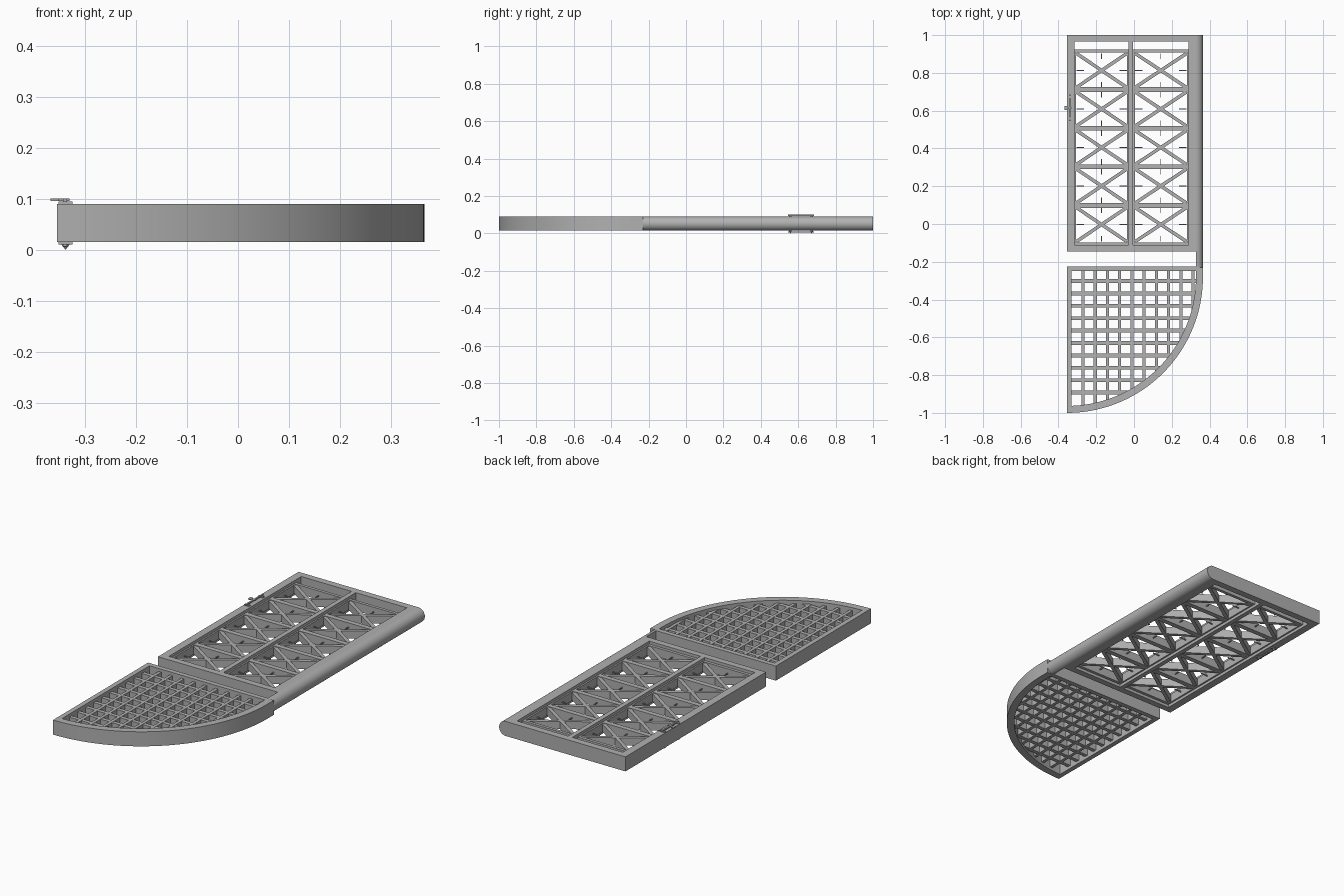
import bpy, bmesh, math
from mathutils import Matrix

if "Cube" in bpy.data.objects:
    bpy.data.objects.remove(bpy.data.objects["Cube"])

Z0, Z1 = 0.015, 0.09
ZM = (Z0 + Z1) / 2

grey = bpy.data.materials.new("plain grey")
grey.diffuse_color = (0.44, 0.44, 0.44, 1)
grey.use_nodes = True
grey.node_tree.nodes["Principled BSDF"].inputs["Base Color"].default_value = grey.diffuse_color


def finish(name, bm, smooth=False):
    bmesh.ops.recalc_face_normals(bm, faces=bm.faces)
    me = bpy.data.meshes.new(name)
    bm.to_mesh(me)
    bm.free()
    ob = bpy.data.objects.new(name, me)
    me.materials.append(grey)
    bpy.context.collection.objects.link(ob)
    if smooth:
        bpy.ops.object.select_all(action='DESELECT')
        bpy.context.view_layer.objects.active = ob
        ob.select_set(True)
        bpy.ops.object.shade_smooth_by_angle(angle=math.radians(35))
    return ob


def add_box(bm, x0, x1, y0, y1, z0, z1, angle=0):
    m = (Matrix.Translation(((x0 + x1) / 2, (y0 + y1) / 2, (z0 + z1) / 2))
         @ Matrix.Rotation(angle, 4, 'Z')
         @ Matrix.Diagonal((x1 - x0, y1 - y0, z1 - z0, 1)))
    bmesh.ops.create_cube(bm, size=1, matrix=m)


def boxes(name, items):
    bm = bmesh.new()
    for it in items:
        add_box(bm, *it)
    return finish(name, bm)


def prism(name, pts, vec, smooth=False):
    bm = bmesh.new()
    f = bm.faces.new([bm.verts.new(p) for p in pts])
    r = bmesh.ops.extrude_face_region(bm, geom=[f])
    bmesh.ops.translate(bm, vec=vec, verts=[v for v in r['geom'] if isinstance(v, bmesh.types.BMVert)])
    return finish(name, bm, smooth)


# door frame: stiles, rails and middle mullion
boxes("door_frame", [
    (-0.355, -0.315, -0.145, 1.0, Z0, Z1),
    (0.288, 0.328, -0.145, 1.0, Z0, Z1),
    (-0.315, 0.288, 0.965, 1.0, Z0, Z1),
    (-0.315, 0.288, -0.145, -0.112, Z0, Z1),
    (-0.028, -0.004, -0.112, 0.965, Z0, Z1)])

# two columns of five crossed panels
TOP, STEP = 0.915, 0.204
rails, crosses, pins = [], [], []
for xa, xb in ((-0.315, -0.028), (-0.004, 0.288)):
    for x in (xa, xb - 0.008):
        rails.append((x, x + 0.008, -0.112, TOP + 0.008, 0.03, 0.075))
    for i in range(6):
        y = TOP - i * STEP
        h = 0.013 if 0 < i < 5 else 0.008
        rails.append((xa, xb, y - h, y + h, 0.03, 0.075))
    cx, w = (xa + xb) / 2, xb - xa - 0.02
    for i in range(5):
        cy = TOP - (i + 0.5) * STEP
        hgt = STEP - 0.024
        L, a = math.hypot(w, hgt), math.atan2(hgt, w)
        for s in (-1, 1):
            crosses.append((cx - L / 2, cx + L / 2, cy - 0.009, cy + 0.009, 0.033, 0.072, s * a))
            ex, ey = cx + s * (w / 2 - 0.02), cy + s * (hgt / 2 - 0.015)
            pins.append((ex - 0.02, ex + 0.02, cy - 0.002, cy + 0.002, 0.05, 0.055))
            pins.append((cx - 0.002, cx + 0.002, ey - 0.015, ey + 0.015, 0.05, 0.055))
boxes("panel_rails", rails)
boxes("panel_crosses", crosses)
boxes("panel_pins", pins)

# half-round post along the right edge
R = (Z1 - Z0) / 2
prism("round_post",
      [(0.328 + R * math.cos(t), -0.23, ZM + R * math.sin(t))
       for t in [math.pi * (k / 24 - 0.5) for k in range(25)]],
      (0, 1.23, 0), True)

# curved border of the quarter-round grille
CX, CY, RO, RI = -0.355, -0.28, 0.72, 0.683
arc = [-math.pi / 2 * k / 48 for k in range(49)]
outline = [(CX + RO, -0.23, Z0)] + [(CX + RO * math.cos(t), CY + RO * math.sin(t), Z0) for t in arc]
outline += [(CX + RI * math.cos(t), CY + RI * math.sin(t), Z0) for t in reversed(arc)]
outline += [(CX + RI, -0.23, Z0)]
prism("arch_border", outline, (0, 0, Z1 - Z0), True)
boxes("grille_frame", [
    (-0.355, -0.33, -0.99, -0.225, Z0, Z1),
    (-0.33, 0.33, -0.25, -0.225, Z0, Z1)])

# lattice bars trimmed to the arc
RB = RI + 0.012
lattice = []
for k in range(10):
    x = -0.27 + 0.0648 * k
    y_end = CY - math.sqrt(max(RB ** 2 - (x - CX) ** 2, 0))
    lattice.append((x - 0.008, x + 0.008, y_end, -0.24, 0.03, 0.075))
    y = -0.302 - 0.0656 * k
    x_end = CX + math.sqrt(max(RB ** 2 - (y - CY) ** 2, 0))
    lattice.append((-0.34, x_end, y - 0.01, y + 0.01, 0.031, 0.074))
boxes("grille_lattice", lattice)

# handles on both faces
HX, HY = -0.338, 0.615
boxes("handle_plates", [
    (HX - 0.014, HX + 0.014, HY + d - 0.006, HY + d + 0.006, z, z + 0.005)
    for d in (-0.057, 0.057) for z in (Z1, Z0 - 0.005)])
boxes("handle_bars", [
    (HX - 0.005, HX + 0.003, HY - 0.07, HY + 0.07, 0.094, 0.1),
    (HX - 0.005, HX + 0.003, HY - 0.07, HY + 0.07, 0.006, 0.011)])
boxes("latch_lever", [
    (-0.367, -0.33, HY - 0.004, HY + 0.004, 0.096, 0.1),
    (-0.367, -0.352, HY - 0.011, HY + 0.011, 0.096, 0.1)])
bm = bmesh.new()
for d in (-0.057, 0.057):
    bmesh.ops.create_cone(bm, cap_ends=True, segments=12, radius1=0.0, radius2=0.008, depth=0.01,
                          matrix=Matrix.Translation((HX, HY + d, 0.005)))
finish("handle_studs", bm)
